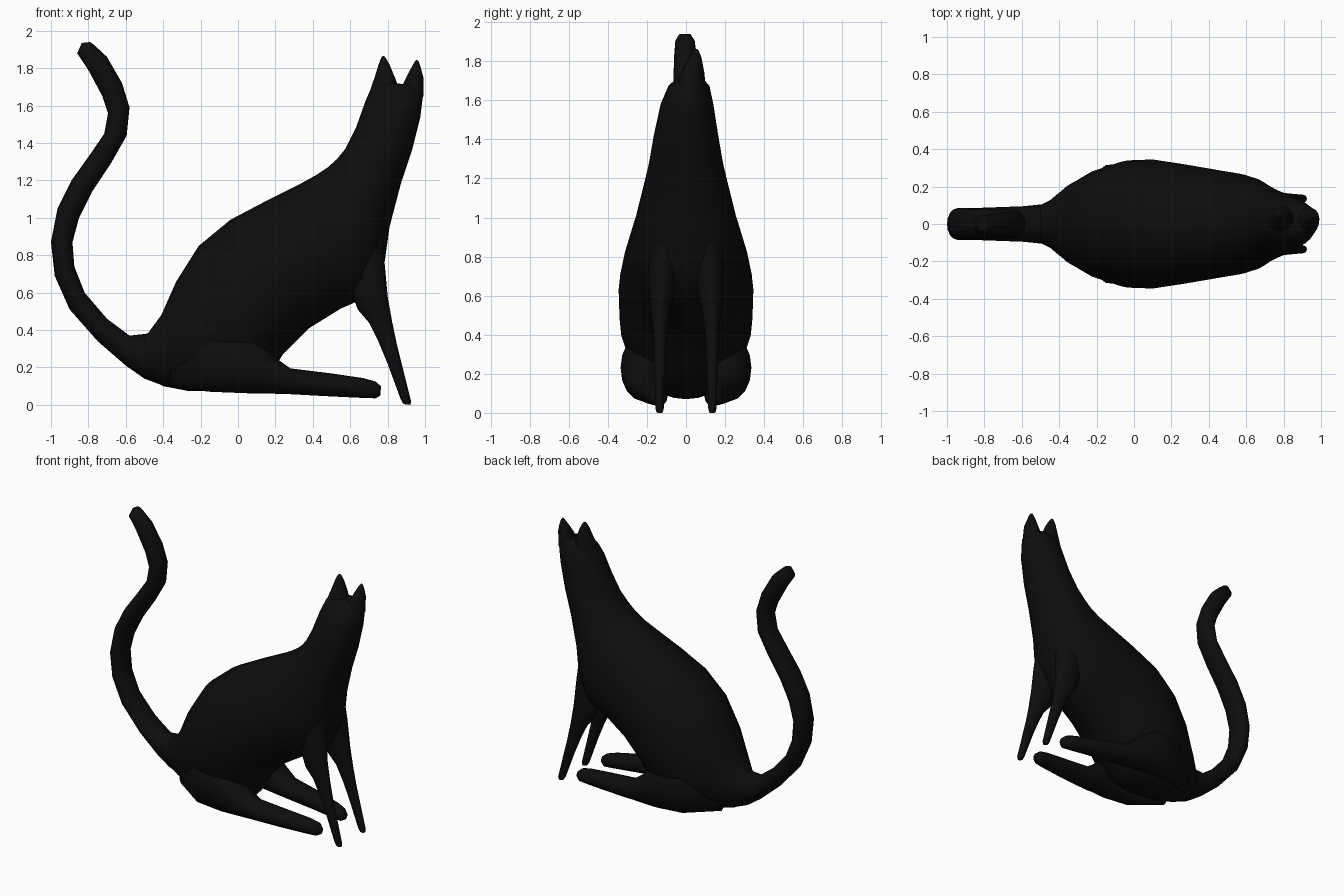
import bpy, bmesh, math

black = bpy.data.materials.new("black")
black.diffuse_color = (0.004, 0.004, 0.004, 1)


def loft(name, sections, segs=20, mirror=False):
    """Skin oval rings; each is (x1, z1, x2, z2, half width, y centre)."""
    bm = bmesh.new()
    rings = []
    for x1, z1, x2, z2, w, y in sections:
        ring = []
        for i in range(segs):
            a = 2 * math.pi * i / segs
            c, s = math.cos(a) / 2, math.sin(a)
            ring.append(bm.verts.new(((x1 + x2) / 2 + c * (x1 - x2), y + s * w,
                                      (z1 + z2) / 2 + c * (z1 - z2))))
        rings.append(ring)
    for p, q in zip(rings, rings[1:]):
        for i in range(segs):
            j = (i + 1) % segs
            bm.faces.new((p[i], p[j], q[j], q[i]))
    bm.faces.new(rings[0])
    bm.faces.new(rings[-1])
    bmesh.ops.recalc_face_normals(bm, faces=bm.faces)
    mesh = bpy.data.meshes.new(name)
    bm.to_mesh(mesh)
    bm.free()
    mesh.materials.append(black)
    ob = bpy.data.objects.new(name, mesh)
    bpy.context.collection.objects.link(ob)
    bpy.ops.object.select_all(action='DESELECT')
    ob.select_set(True)
    bpy.context.view_layer.objects.active = ob
    bpy.ops.object.shade_smooth_by_angle(angle=math.radians(55))
    if mirror:
        m = ob.modifiers.new("mirror", 'MIRROR')
        m.use_axis = (False, True, False)
        m.use_mirror_merge = False
    return ob


# Body: rump, back, chest, neck and upturned head
loft("body", [
    (-0.54, 0.36, -0.48, 0.14, 0.095, 0),
    (-0.48, 0.385, -0.40, 0.10, 0.13, 0),
    (-0.41, 0.48, -0.27, 0.075, 0.21, 0),
    (-0.33, 0.66, -0.05, 0.07, 0.29, 0),
    (-0.21, 0.85, 0.14, 0.11, 0.34, 0),
    (-0.04, 0.99, 0.24, 0.27, 0.345, 0),
    (0.15, 1.09, 0.38, 0.41, 0.32, 0),
    (0.33, 1.18, 0.55, 0.515, 0.29, 0),
    (0.42, 1.23, 0.70, 0.58, 0.27, 0),
    (0.48, 1.27, 0.785, 0.77, 0.245, 0),
    (0.53, 1.315, 0.81, 0.95, 0.22, 0),
    (0.575, 1.37, 0.87, 1.18, 0.19, 0),
    (0.63, 1.48, 0.93, 1.36, 0.165, 0),
    (0.68, 1.62, 0.975, 1.54, 0.135, 0.005),
    (0.71, 1.69, 0.99, 1.66, 0.105, 0.015),
    (0.75, 1.725, 0.97, 1.71, 0.06, 0.02)], segs=28)

# Tail: outer edge, inner edge
loft("tail", [
    (-0.42, 0.11, -0.44, 0.36, 0.11, 0),
    (-0.50, 0.14, -0.49, 0.38, 0.105, 0),
    (-0.60, 0.21, -0.58, 0.37, 0.095, 0),
    (-0.75, 0.34, -0.70, 0.46, 0.09, 0),
    (-0.90, 0.51, -0.82, 0.60, 0.085, 0),
    (-0.98, 0.69, -0.875, 0.74, 0.085, 0),
    (-1.0, 0.87, -0.885, 0.87, 0.085, 0),
    (-0.965, 1.05, -0.85, 1.0, 0.085, 0),
    (-0.89, 1.20, -0.78, 1.14, 0.083, 0),
    (-0.79, 1.34, -0.68, 1.29, 0.08, 0),
    (-0.715, 1.45, -0.595, 1.44, 0.075, 0),
    (-0.695, 1.56, -0.58, 1.59, 0.07, 0),
    (-0.725, 1.65, -0.62, 1.72, 0.065, 0),
    (-0.80, 1.79, -0.70, 1.86, 0.058, -0.003),
    (-0.86, 1.88, -0.77, 1.925, 0.05, -0.005),
    (-0.835, 1.935, -0.79, 1.94, 0.03, -0.005)], segs=16)

# Hind legs: thigh, shank and foot lying along the ground
loft("hind_leg", [
    (-0.36, 0.30, -0.36, 0.10, 0.05, 0.11),
    (-0.15, 0.42, -0.15, 0.07, 0.10, 0.215),
    (0.05, 0.40, 0.05, 0.062, 0.11, 0.225),
    (0.19, 0.26, 0.18, 0.06, 0.10, 0.21),
    (0.28, 0.195, 0.28, 0.057, 0.085, 0.20),
    (0.50, 0.168, 0.50, 0.045, 0.068, 0.175),
    (0.67, 0.143, 0.67, 0.037, 0.055, 0.15),
    (0.735, 0.125, 0.735, 0.035, 0.045, 0.14),
    (0.764, 0.10, 0.762, 0.05, 0.022, 0.14)], segs=16, mirror=True)

# Front legs: slim, tapering from the shoulder to the toes
loft("front_leg", [
    (0.60, 0.92, 0.77, 0.95, 0.06, 0.10),
    (0.57, 0.70, 0.782, 0.78, 0.08, 0.115),
    (0.64, 0.51, 0.80, 0.58, 0.055, 0.13),
    (0.70, 0.44, 0.825, 0.44, 0.04, 0.132),
    (0.75, 0.34, 0.85, 0.32, 0.033, 0.133),
    (0.80, 0.22, 0.88, 0.20, 0.028, 0.134),
    (0.87, 0.03, 0.925, 0.02, 0.022, 0.135),
    (0.885, 0.004, 0.922, 0.0, 0.016, 0.135)], segs=14, mirror=True)

# Ears: pointed, side by side on the turned head
loft("rear_ear", [
    (0.695, 1.65, 0.87, 1.65, 0.085, 0.02),
    (0.73, 1.75, 0.845, 1.735, 0.06, 0.035),
    (0.752, 1.82, 0.81, 1.82, 0.035, 0.045),
    (0.765, 1.855, 0.79, 1.855, 0.015, 0.05),
    (0.773, 1.864, 0.782, 1.864, 0.006, 0.05)], segs=14)
loft("front_ear", [
    (0.85, 1.65, 0.991, 1.65, 0.075, 0.02),
    (0.895, 1.74, 0.991, 1.75, 0.055, 0.03),
    (0.925, 1.80, 0.978, 1.80, 0.032, 0.04),
    (0.944, 1.834, 0.967, 1.834, 0.014, 0.045),
    (0.952, 1.843, 0.96, 1.843, 0.006, 0.045)], segs=14)
